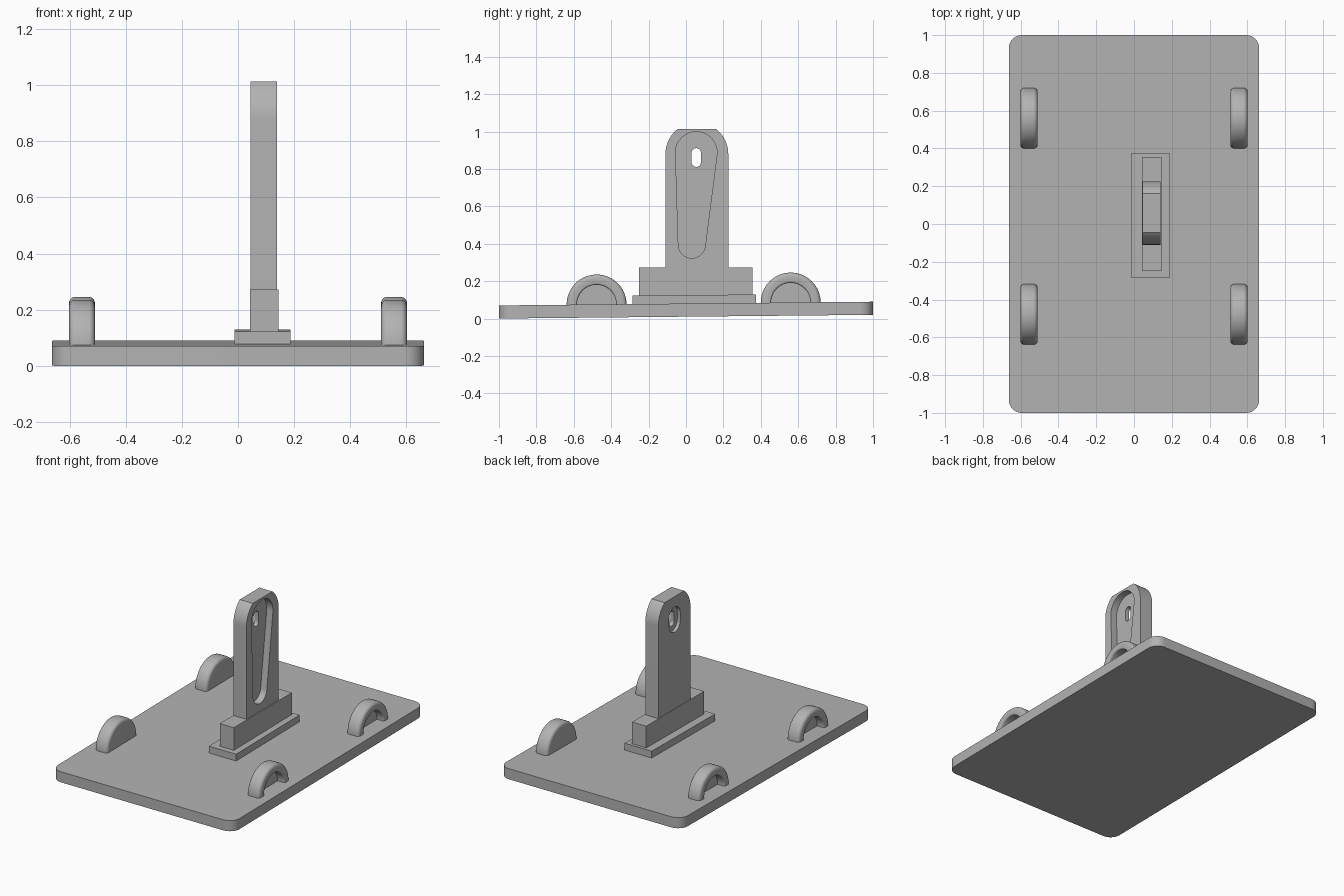
import bpy, bmesh
from math import sin, cos, pi, radians, acos, atan2, hypot
from mathutils import Vector

cube = bpy.data.objects.get("Cube")
if cube:
    bpy.data.objects.remove(cube, do_unlink=True)

GREY = (0.45, 0.45, 0.45, 1)
grey = bpy.data.materials.new("plain grey")
grey.use_nodes = True
grey.diffuse_color = GREY
grey.node_tree.nodes["Principled BSDF"].inputs["Base Color"].default_value = GREY

SLOPE = 0.01  # the floor rises slightly towards the back


def floor_rise(y):
    return SLOPE * (y + 1)


def finish(name, bm):
    bmesh.ops.recalc_face_normals(bm, faces=bm.faces)
    mesh = bpy.data.meshes.new(name)
    bm.to_mesh(mesh)
    bm.free()
    mesh.materials.append(grey)
    obj = bpy.data.objects.new(name, mesh)
    bpy.context.collection.objects.link(obj)
    return obj


def smooth(obj):
    bpy.ops.object.select_all(action='DESELECT')
    obj.select_set(True)
    bpy.context.view_layer.objects.active = obj
    bpy.ops.object.shade_smooth_by_angle(angle=radians(30))


def arc(cx, cy, r, a0, a1, n=16):
    return [(cx + r * cos(a0 + (a1 - a0) * i / n),
             cy + r * sin(a0 + (a1 - a0) * i / n)) for i in range(n + 1)]


def prism(name, outline, axis, lo, hi, sloped=False):
    """Extrude a 2D outline along x (outline is y, z) or along z (outline is x, y)."""
    bm = bmesh.new()
    place = (lambda p, d: (d, *p)) if axis == 'x' else (lambda p, d: (*p, d))
    a, b = ([bm.verts.new(place(p, d)) for p in outline] for d in (lo, hi))
    bm.faces.new(a)
    bm.faces.new(b)
    for i in range(len(a)):
        j = (i + 1) % len(a)
        bm.faces.new((a[i], a[j], b[j], b[i]))
    if sloped:
        for v in bm.verts:
            v.co.z += floor_rise(v.co.y)
    return finish(name, bm)


def rect(x0, x1, y0, y1):
    return [(x0, y0), (x1, y0), (x1, y1), (x0, y1)]


def capsule(bottom, r_bottom, top, r_top):
    """Outline of two circles joined by their outer tangents."""
    dy, dz = top[0] - bottom[0], top[1] - bottom[1]
    lean = atan2(dz, dy)
    spread = acos((r_bottom - r_top) / hypot(dy, dz))
    return (arc(*top, r_top, lean - spread, lean + spread, 24)
            + arc(*bottom, r_bottom, lean + spread, lean - spread + 2 * pi, 24))


def cut(obj, cutter):
    mod = obj.modifiers.new("cut", 'BOOLEAN')
    mod.operation = 'DIFFERENCE'
    mod.solver = 'EXACT'
    mod.object = cutter
    bpy.context.view_layer.objects.active = obj
    bpy.ops.object.modifier_apply(modifier=mod.name)
    bpy.data.objects.remove(cutter, do_unlink=True)


# Floor plate with rounded corners
W, R = 0.663, 0.07
corners = [(1, 1), (-1, 1), (-1, -1), (1, -1)]
outline = []
for k, (sx, sy) in enumerate(corners):
    outline += arc(sx * (W - R), sy * (1 - R), R, k * pi / 2, (k + 1) * pi / 2, 10)
smooth(prism("floor_plate", outline, 'z', 0, 0.07, sloped=True))

# Mounting pad and pedestal block
prism("mounting_pad", rect(-0.012, 0.187, -0.287, 0.375), 'z', 0.06, 0.115, sloped=True)
prism("pedestal", rect(0.042, 0.145, -0.25, 0.355), 'z', 0.1, 0.272)

# Upright arm: rounded shoulders with a flat cropped top
MID, SHOULDER, RAD, TOP = 0.058, 0.88, 0.168, 1.013
a_top = pi / 2 - acos((TOP - SHOULDER) / RAD)
arm_outline = ([(MID - RAD, 0.25), (MID + RAD, 0.25)]
               + arc(MID, SHOULDER, RAD, 0, a_top, 12)
               + arc(MID, SHOULDER, RAD, pi - a_top, pi, 12))
arm = prism("upright_arm", arm_outline, 'x', 0.044, 0.139)

# Tapered pocket, through slot and rear counterbore
cut(arm, prism("pocket_cutter", capsule((0.031, 0.395), 0.072, (0.055, 0.888), 0.111),
               'x', 0.094, 0.2))
lo, hi = (0.055, 0.836), (0.055, 0.886)
cut(arm, prism("slot_cutter", capsule(lo, 0.025, hi, 0.025), 'x', 0, 0.2))
cut(arm, prism("counterbore_cutter", capsule(lo, 0.058, hi, 0.058), 'x', 0, 0.066))
smooth(arm)


# Wheel arches: half-round shells recessed on the outer side
def wheel_arch(name, side, y):
    f = 0.022
    profile = [(0, 0)] + arc(f, 0.16 - f, f, pi, pi / 2, 6)
    profile += arc(0.092 - f, 0.16 - f, f, pi / 2, 0, 6)
    profile += arc(0.082, 0.115, 0.01, 0, -pi / 2, 4)
    profile += [(0.04, 0.105), (0.04, 0)]
    bm = bmesh.new()
    centre = Vector((0, y, 0.07 + floor_rise(y)))
    dip = radians(8)
    verts = [bm.verts.new((side * (0.51 + t), y + r * cos(dip), centre.z - r * sin(dip)))
             for t, r in profile]
    edges = [bm.edges.new(pair) for pair in zip(verts, verts[1:])]
    bmesh.ops.spin(bm, geom=verts + edges, cent=centre, axis=(1, 0, 0),
                   angle=pi + 2 * dip, steps=40)
    bmesh.ops.remove_doubles(bm, verts=bm.verts, dist=0.0001)
    # close the buried underside
    bmesh.ops.holes_fill(bm, edges=[e for e in bm.edges if e.is_boundary], sides=0)
    smooth(finish(name, bm))


for side, s in (("left", 1), ("right", -1)):
    for end, y in (("front", -0.478), ("back", 0.56)):
        wheel_arch(f"{end}_{side}_wheel_arch", s, y)
